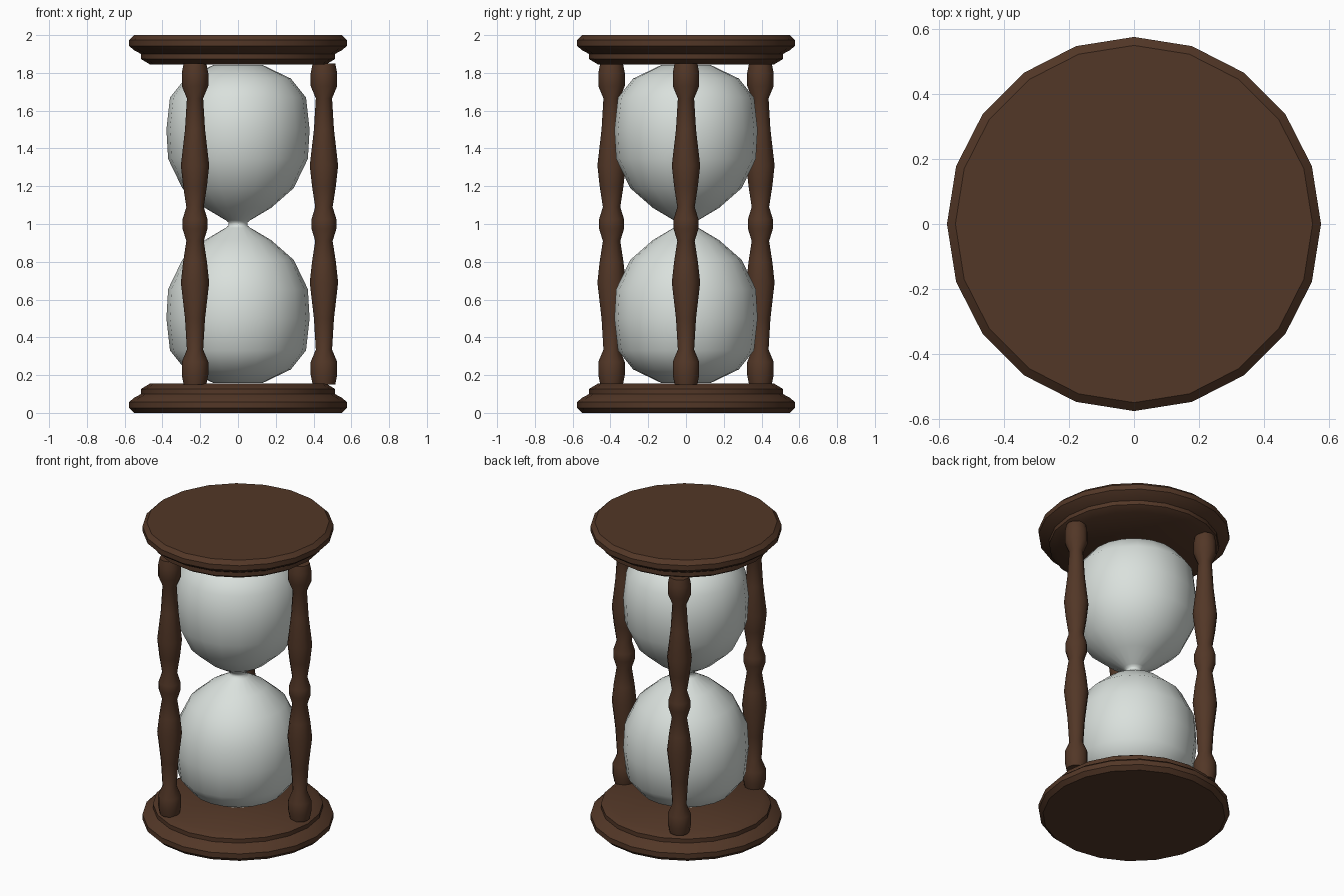
import bpy, bmesh, math

if "Cube" in bpy.data.objects:
    bpy.data.objects.remove(bpy.data.objects["Cube"])

def material(name, rgb):
    m = bpy.data.materials.new(name)
    m.diffuse_color = (*rgb, 1)
    m.use_nodes = True
    m.node_tree.nodes["Principled BSDF"].inputs["Base Color"].default_value = m.diffuse_color
    return m

WOOD = material("dark_wood", (0.085, 0.038, 0.02))
GLASS = material("pale_glass", (0.70, 0.75, 0.72))

def lathe(name, profile, sides, mat, loc=(0, 0, 0), angle=35):
    """Closed solid of revolution from (radius, z) points listed bottom to top."""
    bm = bmesh.new()
    rings = []
    for r, z in profile:
        rings.append([bm.verts.new((r * math.cos(2 * math.pi * i / sides),
                                    r * math.sin(2 * math.pi * i / sides), z))
                      for i in range(sides)])
    for a, b in zip(rings, rings[1:]):
        for i in range(sides):
            j = (i + 1) % sides
            bm.faces.new((a[i], a[j], b[j], b[i]))
    bm.faces.new(rings[0][::-1])
    bm.faces.new(rings[-1])
    bmesh.ops.recalc_face_normals(bm, faces=bm.faces)
    me = bpy.data.meshes.new(name)
    bm.to_mesh(me)
    bm.free()
    me.materials.append(mat)
    ob = bpy.data.objects.new(name, me)
    ob.location = loc
    bpy.context.collection.objects.link(ob)
    bpy.ops.object.select_all(action='DESELECT')
    ob.select_set(True)
    bpy.context.view_layer.objects.active = ob
    bpy.ops.object.shade_smooth_by_angle(angle=math.radians(angle))
    return ob

def flip(profile):
    """Mirror a profile about the mid height z = 1."""
    return [(r, 2 - z) for r, z in reversed(profile)]

# Stepped round end plates
plate = [(0.55, 0), (0.576, 0.025), (0.576, 0.058), (0.55, 0.08), (0.513, 0.10),
         (0.513, 0.127), (0.466, 0.155)]
lathe("base_plate", plate, 20, WOOD)
lathe("top_plate", flip(plate), 20, WOOD)

# Glass bulbs joined by a narrow neck
bulb = [(0.13, 0.158), (0.28, 0.23), (0.36, 0.33), (0.379, 0.50), (0.37, 0.655),
        (0.295, 0.81), (0.175, 0.915), (0.065, 0.98), (0.05, 0.992)]
lathe("glass_bulbs", bulb + flip(bulb), 20, GLASS, angle=60)

# Three turned posts
half = [(0.06, 0.15), (0.07, 0.20), (0.07, 0.27), (0.043, 0.335), (0.053, 0.50),
        (0.075, 0.69), (0.063, 0.80), (0.046, 0.91), (0.066, 0.975)]
for k in range(3):
    a = math.radians(120 * k)
    lathe(f"post_{k + 1}", half + flip(half), 12, WOOD,
          (0.455 * math.cos(a), 0.455 * math.sin(a), 0), angle=60)
